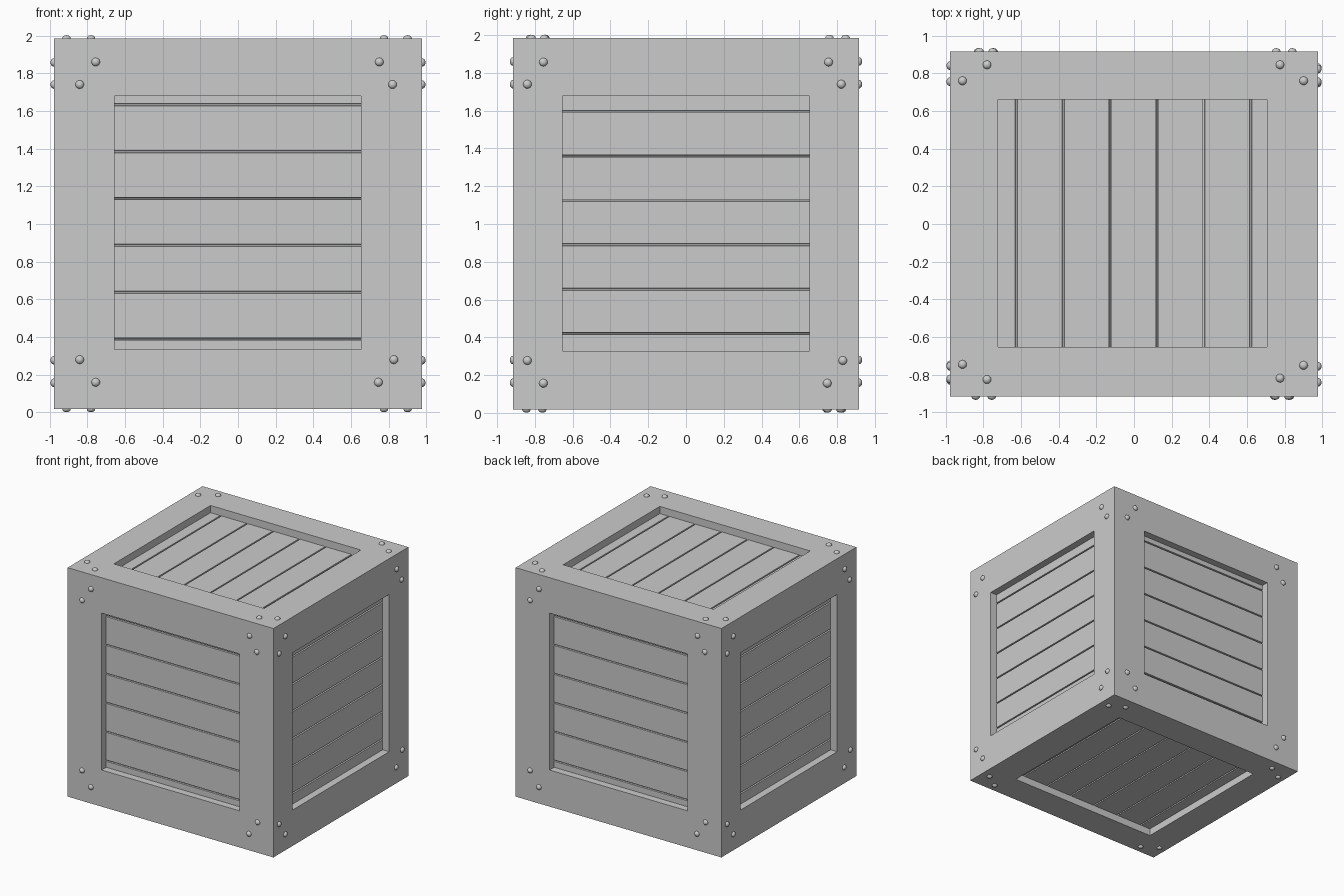
import bpy, bmesh
from math import pi
from mathutils import Matrix

if "Cube" in bpy.data.objects:
    bpy.data.objects.remove(bpy.data.objects["Cube"])

X, Y, Z0, Z1 = 0.977, 0.915, 0.019, 1.984   # crate body limits
T = 0.065                                   # frame board thickness / recess depth


def finish(name, bm, M, smooth=False):
    bmesh.ops.recalc_face_normals(bm, faces=bm.faces)
    for f in bm.faces:
        f.smooth = smooth
    me = bpy.data.meshes.new(name)
    bm.to_mesh(me)
    bm.free()
    ob = bpy.data.objects.new(name, me)
    bpy.context.collection.objects.link(ob)
    ob.matrix_world = M
    return ob


def rect(bm, r, n):
    u0, u1, v0, v1 = r
    return [bm.verts.new(p) for p in ((u0, v0, n), (u1, v0, n), (u1, v1, n), (u0, v1, n))]


# Rectangular frame: outer surface at n = 0, thickness T inward
def frame(name, M, outer, inner):
    bm = bmesh.new()
    loops = [rect(bm, outer, 0), rect(bm, inner, 0), rect(bm, inner, -T), rect(bm, outer, -T)]
    for a, b in zip(loops, loops[1:] + loops[:1]):
        for i in range(4):
            j = (i + 1) % 4
            bm.faces.new((a[i], a[j], b[j], b[i]))
    finish(name, bm, M)


# Plank panel: grooved profile swept across the opening
def planks(name, M, inner, cuts, vertical):
    m, w, d = 0.04, 0.006, 0.012
    u0, u1, v0, v1 = inner
    a0, a1, b0, b1 = (u0, u1, v0, v1) if vertical else (v0, v1, u0, u1)
    top = -T + 0.003
    prof = [(a0 - m, top - 0.04), (a0 - m, top)]
    for c in cuts:
        prof += [(c - w, top), (c - w * 0.6, top - d), (c + w * 0.6, top - d), (c + w, top)]
    prof += [(a1 + m, top), (a1 + m, top - 0.04)]
    bm = bmesh.new()
    place = (lambda a, b, n: (a, b, n)) if vertical else (lambda a, b, n: (b, a, n))
    lo = [bm.verts.new(place(a, b0 - m, n)) for a, n in prof]
    hi = [bm.verts.new(place(a, b1 + m, n)) for a, n in prof]
    for i in range(len(prof)):
        j = (i + 1) % len(prof)
        bm.faces.new((lo[i], lo[j], hi[j], hi[i]))
    bm.faces.new(lo)
    bm.faces.new(hi)
    finish(name, bm, M)


# Domed bolt heads
def bolts(name, M, points):
    bm = bmesh.new()
    for u, v in points:
        bmesh.ops.create_uvsphere(bm, u_segments=16, v_segments=10, radius=0.0225,
                                  matrix=Matrix.Translation((u, v, 0)) @ Matrix.Diagonal((1, 1, 0.8, 1)))
    bmesh.ops.delete(bm, geom=[v for v in bm.verts if v.co.z < -0.001], context='VERTS')
    finish(name, bm, M, True)


def side(name, M, outer, inner, cuts, points, vertical=False):
    frame(name + "_frame", M, outer, inner)
    planks(name + "_planks", M, inner, cuts, vertical)
    bolts(name + "_bolts", M, points)


upright = Matrix.Rotation(pi / 2, 4, 'X')
half = Matrix.Rotation(pi, 4, 'Z')
quarter = Matrix.Rotation(pi / 2, 4, 'Z')

# Front and back
pts = [(-.755, 1.86), (-.84, 1.74), (.75, 1.86), (.82, 1.74),
       (-.84, .28), (.827, .28), (-.755, .16), (.745, .16)]
front = Matrix.Translation((0, -Y, 0)) @ upright
for name, R in (("front", Matrix()), ("back", half)):
    side(name, R @ front, (-X, X, Z0 + T, Z1 - T), (-.655, .653, .333, 1.68),
         [.39 + .2485 * i for i in range(6)], pts)

# Right and left
pts = [(-.755, 1.857), (-.84, 1.74), (.755, 1.857), (.822, 1.74),
       (-.84, .277), (.83, .277), (-.755, .157), (.748, .157)]
right = Matrix.Translation((X, 0, 0)) @ quarter @ upright
for name, R in (("right", Matrix()), ("left", half)):
    side(name, R @ right, (-Y + T, Y - T, Z0 + T, Z1 - T), (-.655, .655, .327, 1.677),
         [.42 + .235 * i for i in range(6)], pts)

# Top and bottom
pts = [(-.91, .76), (-.78, .845), (.775, .845), (.9, .76),
       (-.91, -.745), (-.78, -.825), (.775, -.818), (.9, -.75)]
top = Matrix.Translation((0, 0, Z1))
bottom = Matrix.Translation((0, 0, Z0)) @ Matrix.Rotation(pi, 4, 'X')
for name, M in (("top", top), ("bottom", bottom)):
    side(name, M, (-X, X, -Y, Y), (-.723, .705, -.652, .66),
         [-.625 + .249 * i for i in range(6)], pts, True)
